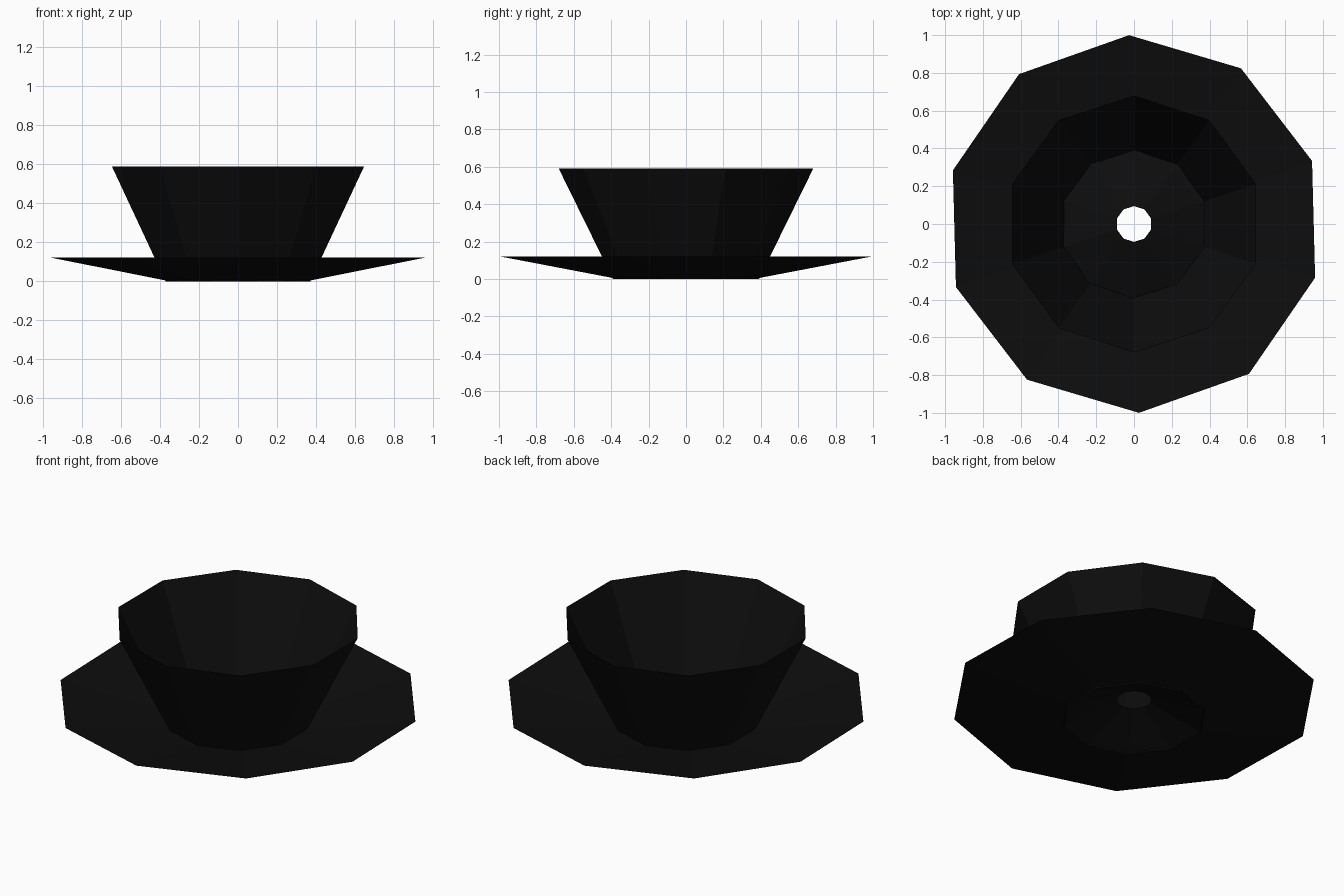
import bpy, bmesh, math

cube = bpy.data.objects.get("Cube")
if cube:
    bpy.data.objects.remove(cube, do_unlink=True)

SIDES = 10

# Single near-black colour
black = bpy.data.materials.new("glossy black")
black.use_nodes = True
colour = (0.004, 0.004, 0.004, 1.0)
black.diffuse_color = colour
black.node_tree.nodes["Principled BSDF"].inputs["Base Color"].default_value = colour


def lathe(name, profile, turn=0.0):
    """Turn a (radius, height) profile into a faceted open shell."""
    bm = bmesh.new()
    rings = []
    for r, z in profile:
        ring = []
        for i in range(SIDES):
            a = math.radians(90 + turn) + math.tau * i / SIDES
            ring.append(bm.verts.new((r * math.cos(a), r * math.sin(a), z)))
        rings.append(ring)
    for low, high in zip(rings, rings[1:]):
        for i in range(SIDES):
            j = (i + 1) % SIDES
            bm.faces.new((low[i], low[j], high[j], high[i]))
    mesh = bpy.data.meshes.new(name)
    bm.to_mesh(mesh)
    bm.free()
    mesh.materials.append(black)
    obj = bpy.data.objects.new(name, mesh)
    bpy.context.collection.objects.link(obj)
    return obj


# Cup: raised floor with a centre hole, foot ring, flared wall
lathe("cup", [(0.095, 0.12), (0.36, 0.012), (0.39, 0.0), (0.68, 0.59)])

# Saucer: shallow cone around the foot of the cup, turned slightly
lathe("saucer", [(1.0, 0.122), (0.392, 0.006)], turn=1.5)
